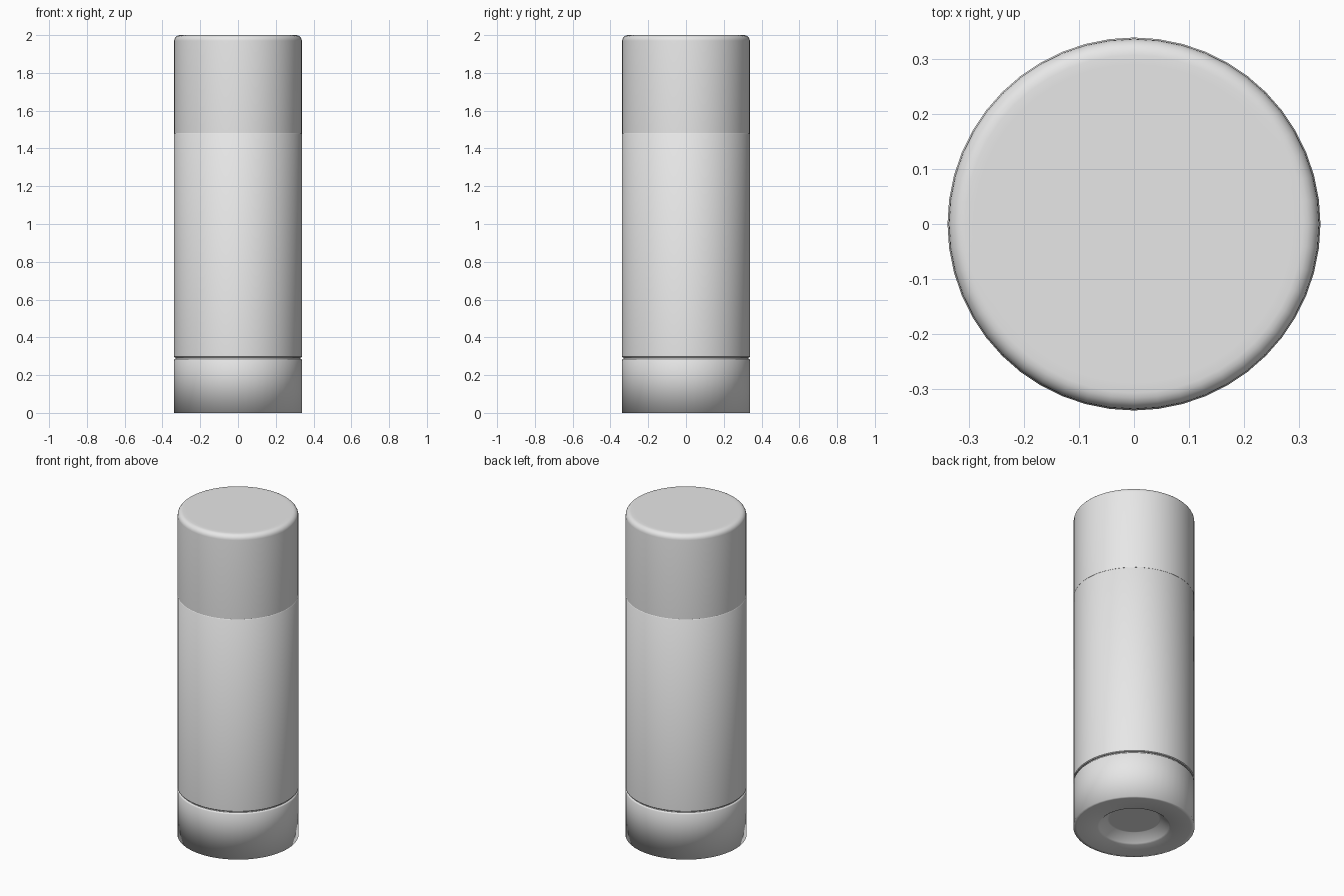
import bpy
import bmesh
import math

if "Cube" in bpy.data.objects:
    bpy.data.objects.remove(bpy.data.objects["Cube"], do_unlink=True)

SEGMENTS = 48
R = 0.34

grey = bpy.data.materials.new("light_grey")
grey.use_nodes = True
colour = (0.8, 0.8, 0.8, 1)
grey.diffuse_color = colour
grey.node_tree.nodes["Principled BSDF"].inputs["Base Color"].default_value = colour


def lathe(name, profile, sharp_angle=None):
    """Spin a radius/height profile around z; ends are closed by flat discs."""
    bm = bmesh.new()
    rings = []
    for r, z in profile:
        rings.append([bm.verts.new((r * math.cos(a), r * math.sin(a), z))
                      for a in (math.tau * i / SEGMENTS for i in range(SEGMENTS))])
    for low, high in zip(rings, rings[1:]):
        for i in range(SEGMENTS):
            j = (i + 1) % SEGMENTS
            bm.faces.new((low[i], low[j], high[j], high[i]))
    bm.faces.new(rings[0][::-1])
    bm.faces.new(rings[-1])
    bmesh.ops.recalc_face_normals(bm, faces=bm.faces)
    mesh = bpy.data.meshes.new(name)
    bm.to_mesh(mesh)
    bm.free()
    mesh.materials.append(grey)
    obj = bpy.data.objects.new(name, mesh)
    bpy.context.collection.objects.link(obj)
    bpy.ops.object.select_all(action="DESELECT")
    obj.select_set(True)
    bpy.context.view_layer.objects.active = obj
    if sharp_angle is None:
        bpy.ops.object.shade_smooth()
    else:
        bpy.ops.object.shade_smooth_by_angle(angle=math.radians(sharp_angle))
    return obj


# Twist base with a sloped recess underneath and a softened top edge
lathe("twist_base", [(0.14, 0.05), (0.15, 0.05), (0.195, 0.006), (0.205, 0),
                     (0.32, 0), (R, 0), (R, 0.278), (0.336, 0.285), (0.32, 0.287)])

# Narrow neck that forms the groove between base and body
lathe("groove_neck", [(0.33, 0.27), (0.33, 0.31)], 40)

# Straight tube body
lathe("tube_body", [(0.32, 0.293), (0.336, 0.294), (R, 0.298), (R, 1.478),
                    (0.337, 1.482)], 40)

# Cap with a rounded top edge
bevel = 0.03
cap_r = 0.338
arc = [(cap_r - bevel + bevel * math.cos(a), 2 - bevel + bevel * math.sin(a))
       for a in (math.pi / 2 * k / 5 for k in range(6))]
lathe("cap", [(0.33, 1.48), (cap_r, 1.482)] + arc + [(0.29, 2)], 40)
